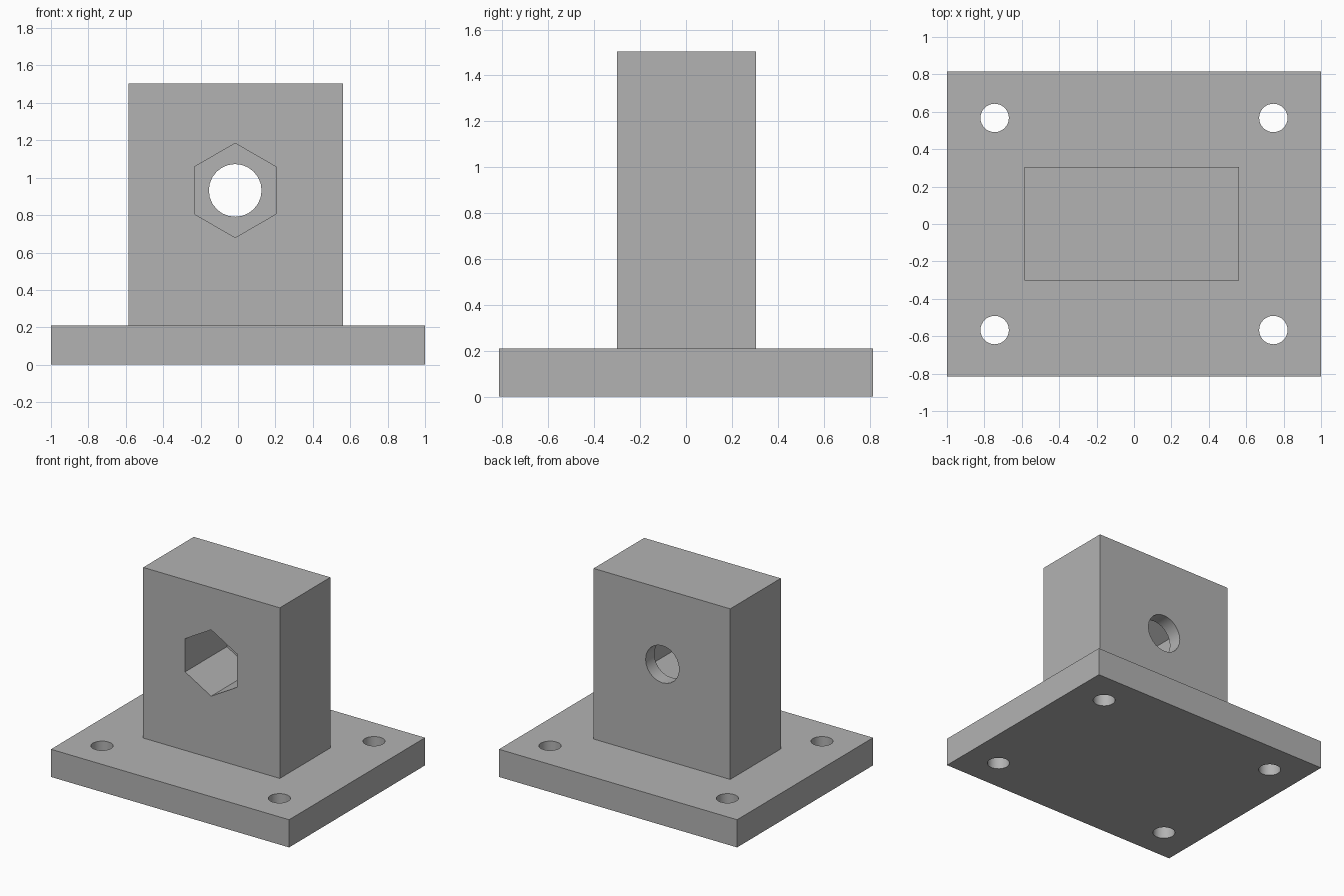
import bpy
import math

if "Cube" in bpy.data.objects:
    bpy.data.objects.remove(bpy.data.objects["Cube"], do_unlink=True)

grey = bpy.data.materials.new("plain grey")
grey.use_nodes = True
colour = (0.45, 0.45, 0.45, 1)
grey.diffuse_color = colour
grey.node_tree.nodes["Principled BSDF"].inputs["Base Color"].default_value = colour


def box(name, size, centre):
    bpy.ops.mesh.primitive_cube_add(size=1, location=centre)
    ob = bpy.context.object
    ob.name = name
    ob.scale = size
    bpy.ops.object.transform_apply(location=False, rotation=False, scale=True)
    ob.data.materials.append(grey)
    return ob


def cut(target, name, sides, radius, depth, centre, rotation=(0, 0, 0)):
    bpy.ops.mesh.primitive_cylinder_add(vertices=sides, radius=radius, depth=depth,
                                        location=centre, rotation=rotation)
    cutter = bpy.context.object
    cutter.name = name
    cutter.data.materials.append(grey)
    cutter.hide_render = True
    mod = target.modifiers.new(name, "BOOLEAN")
    mod.operation = "DIFFERENCE"
    mod.solver = "EXACT"
    mod.object = cutter
    bpy.context.view_layer.objects.active = target
    bpy.ops.object.modifier_apply(modifier=name)
    bpy.data.objects.remove(cutter, do_unlink=True)


# Base plate with a bolt hole in each corner
base = box("base_plate", (2, 1.63, 0.21), (0, 0, 0.105))
for x in (-0.745, 0.745):
    for y in (-0.567, 0.567):
        cut(base, "bolt_hole", 32, 0.076, 1, (x, y, 0.1))

# Upright block with a hexagonal nut pocket in front and a round bore behind
block = box("upright_block", (1.147, 0.606, 1.297), (-0.0115, 0.002, 0.8565))
along_y = (math.pi / 2, 0, 0)
cut(block, "nut_pocket", 6, 0.252, 1, (-0.015, -0.3, 0.932), along_y)
cut(block, "bore", 24, 0.141, 2, (-0.015, 0, 0.932), along_y)

for ob in (base, block):
    bpy.ops.object.select_all(action="DESELECT")
    ob.select_set(True)
    bpy.context.view_layer.objects.active = ob
    bpy.ops.object.shade_smooth_by_angle(angle=math.radians(30))
